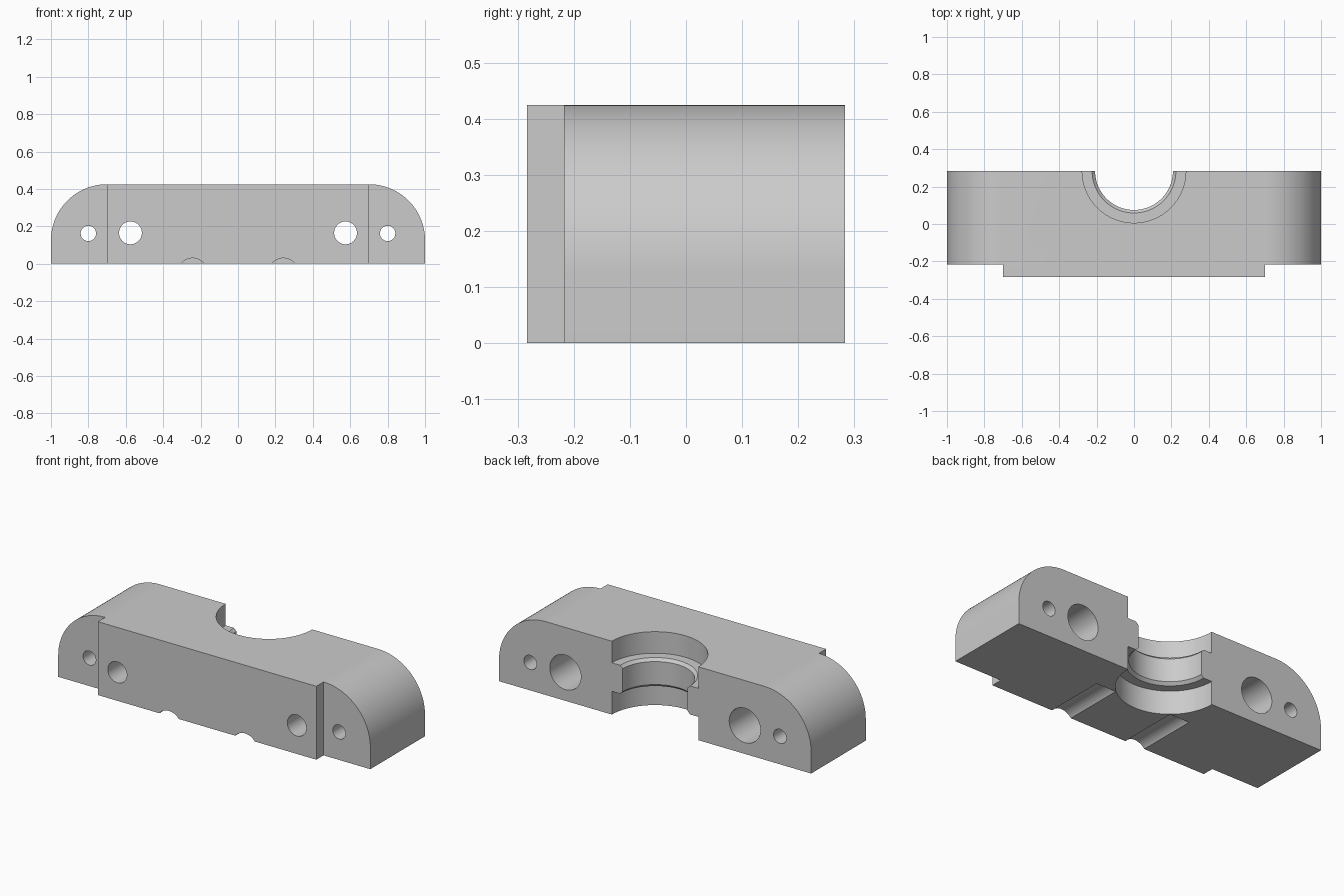
import bpy, bmesh, math
from mathutils import Matrix

cube = bpy.data.objects.get("Cube")
if cube:
    bpy.data.objects.remove(cube, do_unlink=True)

HALF_Y, HEIGHT, ROUND = 0.283, 0.425, 0.3
FRONT_STEP, STEP_X = -0.217, 0.7

grey = bpy.data.materials.new("light grey plastic")
grey.use_nodes = True
colour = (0.6, 0.6, 0.6, 1)
grey.diffuse_color = colour
grey.node_tree.nodes["Principled BSDF"].inputs["Base Color"].default_value = colour


def make_object(name, bm):
    bmesh.ops.recalc_face_normals(bm, faces=bm.faces[:])
    mesh = bpy.data.meshes.new(name)
    bm.to_mesh(mesh)
    bm.free()
    mesh.materials.append(grey)
    obj = bpy.data.objects.new(name, mesh)
    bpy.context.collection.objects.link(obj)
    return obj


def lathe(name, profile, location, along_y=False, sides=64):
    """Closed solid of revolution from (radius, height) pairs."""
    bm = bmesh.new()
    rings = []
    for radius, h in profile:
        angles = [math.tau * (i + 0.5) / sides for i in range(sides)]
        rings.append([bm.verts.new((radius * math.cos(a), radius * math.sin(a), h))
                      for a in angles])
    for low, high in zip(rings, rings[1:]):
        for i in range(sides):
            j = (i + 1) % sides
            bm.faces.new((low[i], low[j], high[j], high[i]))
    bm.faces.new(rings[0][::-1])
    bm.faces.new(rings[-1])
    matrix = Matrix.Translation(location)
    if along_y:
        matrix = matrix @ Matrix.Rotation(-math.pi / 2, 4, "X")
    bm.transform(matrix)
    return make_object(name, bm)


def box(name, low, high):
    bm = bmesh.new()
    bmesh.ops.create_cube(bm, size=1)
    for v in bm.verts:
        v.co = [high[k] if v.co[k] > 0 else low[k] for k in range(3)]
    return make_object(name, bm)


# Body: side-rounded outline extruded from front to back
steps = 32
arc = [(1 - ROUND + ROUND * math.cos(a), HEIGHT - ROUND + ROUND * math.sin(a))
       for a in (math.pi / 2 * i / steps for i in range(steps + 1))]
outline = [(1, 0)] + arc + [(-x, z) for x, z in reversed(arc)] + [(-1, 0)]
bm = bmesh.new()
face = bm.faces.new([bm.verts.new((x, -HALF_Y, z)) for x, z in outline])
extruded = bmesh.ops.extrude_face_region(bm, geom=[face])["geom"]
bmesh.ops.translate(bm, vec=(0, 2 * HALF_Y, 0),
                    verts=[g for g in extruded if isinstance(g, bmesh.types.BMVert)])
body = make_object("mount_body", bm)

# Half-round bore with a chamfered clamping ridge
R, NECK, C = 0.277, 0.208, 0.016
RIDGE_LOW, RIDGE_HIGH = 0.135, 0.30
cutters = [lathe("bore_cutter", [
    (R, -0.1), (R, RIDGE_LOW), (NECK + C, RIDGE_LOW), (NECK, RIDGE_LOW + C),
    (NECK, RIDGE_HIGH - C), (NECK + C, RIDGE_HIGH), (R, RIDGE_HIGH), (R, 0.6)],
    (0, HALF_Y, 0), sides=96)]

for side, label in ((-1, "right"), (1, "left")):
    # Stepped-back front corners
    xs = sorted((side * STEP_X, side * 1.2))
    cutters.append(box(label + "_step_cutter", (xs[0], -0.5, -0.1),
                       (xs[1], FRONT_STEP, 0.6)))
    # Counterbored screw holes
    cutters.append(lathe(label + "_screw_cutter",
                         [(0.061, -0.5), (0.061, -0.12), (0.1, -0.12), (0.1, 0.5)],
                         (side * 0.575, 0, 0.165), True))
    # Small pin holes
    cutters.append(lathe(label + "_pin_cutter", [(0.041, -0.5), (0.041, 0.5)],
                         (side * 0.8, 0, 0.162), True, 48))
    # Shallow round grooves underneath
    cutters.append(lathe(label + "_groove_cutter", [(0.08, -0.5), (0.08, 0.07)],
                         (side * 0.243, 0, -0.05), True))

bpy.context.view_layer.objects.active = body
for cutter in cutters:
    mod = body.modifiers.new(cutter.name, "BOOLEAN")
    mod.operation, mod.solver, mod.object = "DIFFERENCE", "EXACT", cutter
    bpy.ops.object.modifier_apply(modifier=mod.name)
for cutter in cutters:
    bpy.data.objects.remove(cutter, do_unlink=True)

for obj in bpy.context.selected_objects:
    obj.select_set(False)
body.select_set(True)
bpy.ops.object.shade_smooth_by_angle(angle=math.radians(30))
